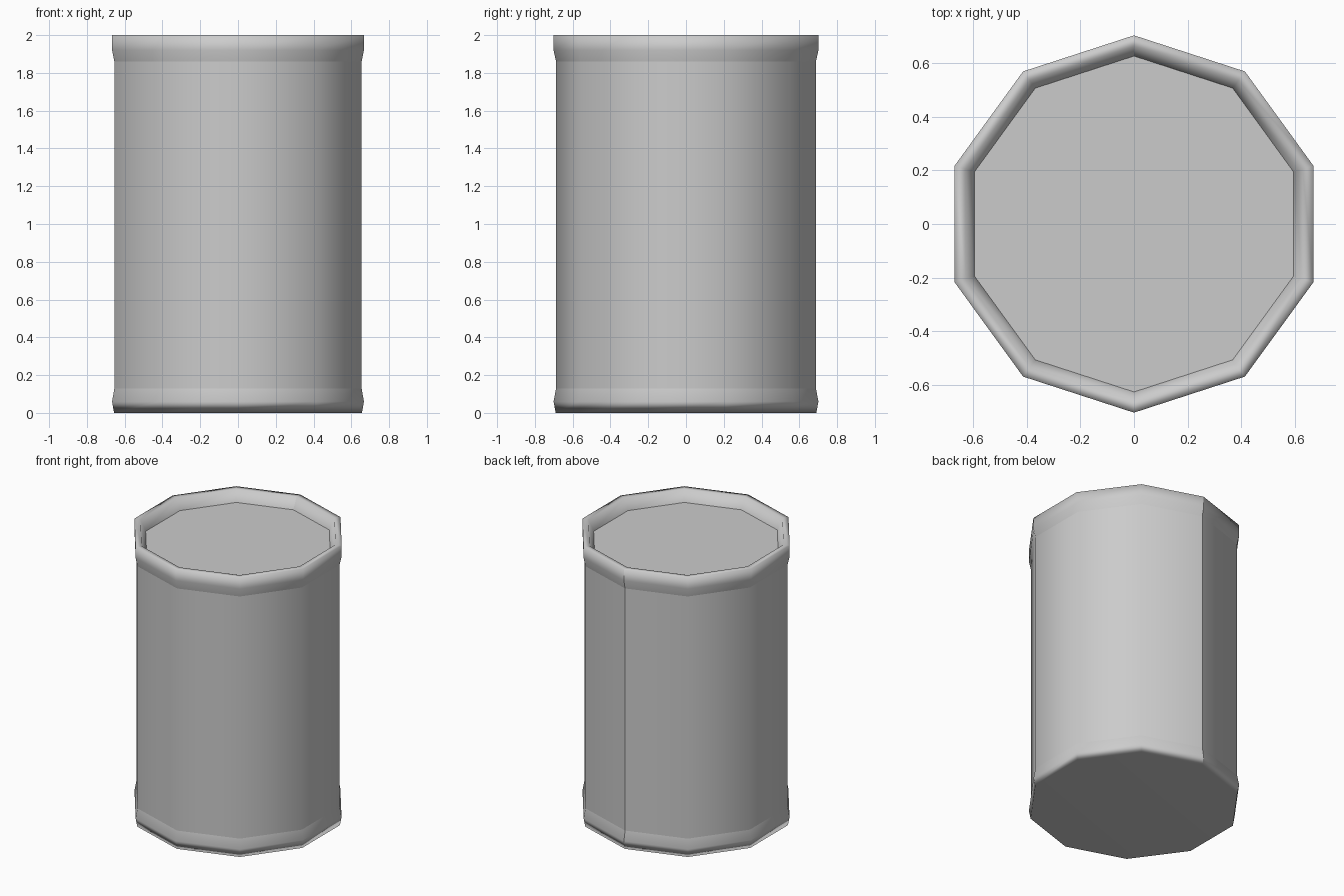
import bpy, bmesh, math

cube = bpy.data.objects.get("Cube")
if cube:
    bpy.data.objects.remove(cube, do_unlink=True)

SIDES = 10
GREY = (0.6, 0.6, 0.6, 1.0)

metal = bpy.data.materials.new("plain_grey")
metal.use_nodes = True
metal.diffuse_color = GREY
metal.node_tree.nodes["Principled BSDF"].inputs["Base Color"].default_value = GREY


def finish(name, bm):
    mesh = bpy.data.meshes.new(name)
    bm.to_mesh(mesh)
    bm.free()
    mesh.materials.append(metal)
    obj = bpy.data.objects.new(name, mesh)
    bpy.context.collection.objects.link(obj)
    return obj


def ring(bm, radius, z):
    # the first corner points to the back, where the seam runs
    angles = [math.pi / 2 + math.tau * i / SIDES for i in range(SIDES)]
    return [bm.verts.new((radius * math.cos(a), radius * math.sin(a), z)) for a in angles]


def lathe(name, profile, base=False):
    """Smooth ten-sided band with a sharp seam at the back, closed below if asked."""
    bm = bmesh.new()
    rings = [ring(bm, r, z) for r, z in profile]
    for low, high in zip(rings, rings[1:]):
        for i in range(SIDES):
            j = (i + 1) % SIDES
            bm.faces.new((low[i], low[j], high[j], high[i])).smooth = True
        bm.edges.get((low[0], high[0])).smooth = False
    if base:
        bm.faces.new(rings[0][::-1]).smooth = True
    return finish(name, bm)


# Straight wall
lathe("body", [(0.688, 0.13), (0.688, 1.86)])

# Bulged foot whose shading rolls under into the flat base
foot = lathe("bottom_rim_and_base", [(0.69, 0.0), (0.701, 0.06), (0.688, 0.13)], base=True)
soften = foot.modifiers.new("soft_edge", 'WEIGHTED_NORMAL')
soften.keep_sharp = True

# Bulged top band that rolls inward to the lid
lathe("top_rim", [(0.688, 1.86), (0.701, 1.92), (0.702, 2.0), (0.66, 2.0), (0.625, 1.92)])

# Flat sunken lid
lid = bmesh.new()
lid.faces.new(ring(lid, 0.625, 1.92))
finish("lid", lid)
